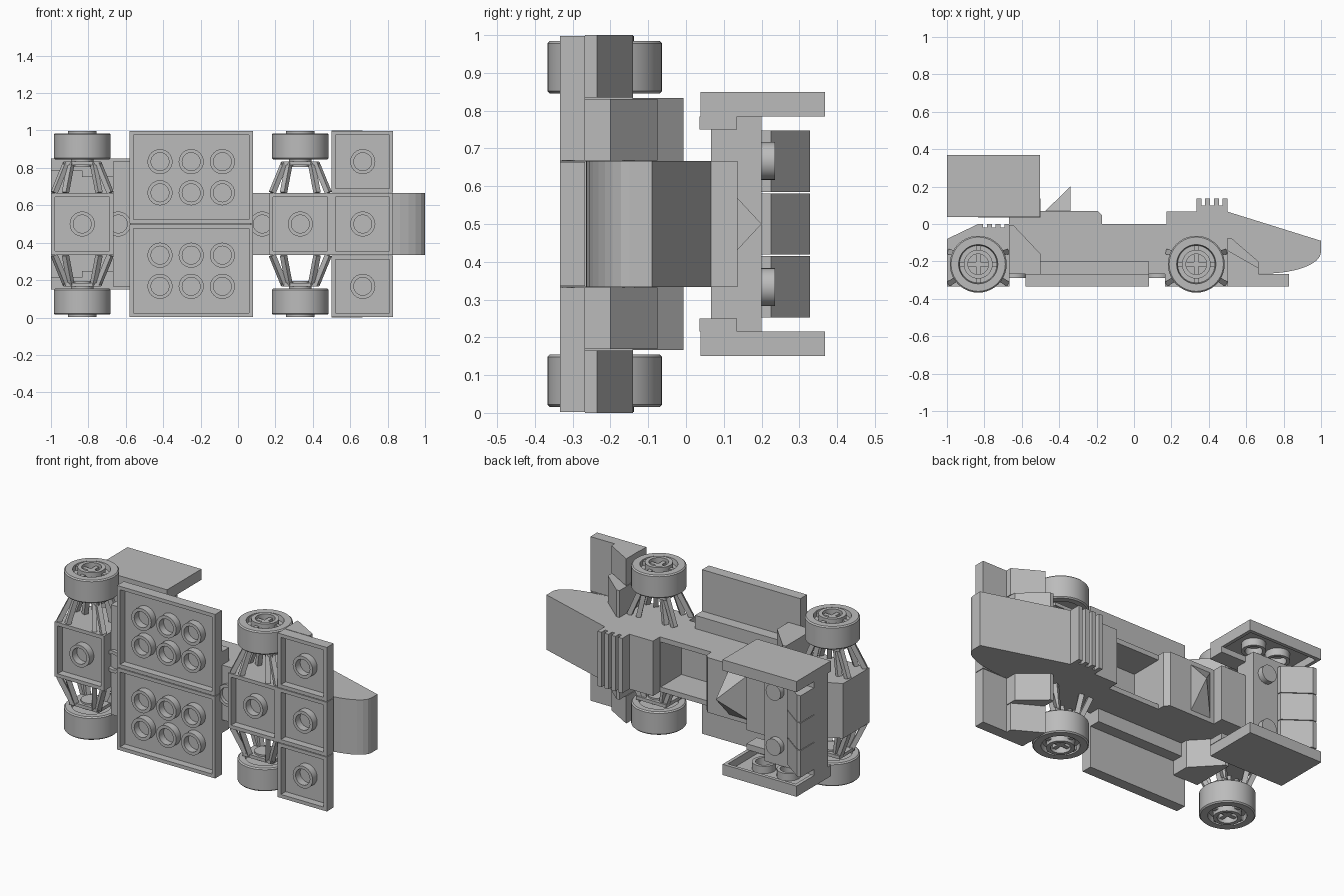
import bpy, bmesh, math
from mathutils import Vector, Matrix

if "Cube" in bpy.data.objects:
    bpy.data.objects.remove(bpy.data.objects["Cube"], do_unlink=True)

grey = bpy.data.materials.new("plain_grey")
grey.use_nodes = True
grey.diffuse_color = (0.5, 0.5, 0.5, 1)
grey.node_tree.nodes["Principled BSDF"].inputs["Base Color"].default_value = (0.5, 0.5, 0.5, 1)

MID = 0.5   # height of the car's own centre plane
W = 1 / 6   # half width of the car body


def finish(name, bm, smooth=False):
    bmesh.ops.recalc_face_normals(bm, faces=bm.faces[:])
    mesh = bpy.data.meshes.new(name)
    bm.to_mesh(mesh)
    bm.free()
    mesh.materials.append(grey)
    ob = bpy.data.objects.new(name, mesh)
    bpy.context.collection.objects.link(ob)
    if smooth:
        bpy.ops.object.select_all(action='DESELECT')
        bpy.context.view_layer.objects.active = ob
        ob.select_set(True)
        bpy.ops.object.shade_smooth_by_angle(angle=math.radians(35))
    return ob


def prism(name, pts, z0, z1):
    """Side profile in x, y pushed across the car."""
    bm = bmesh.new()
    face = bm.faces.new([bm.verts.new((x, y, z0)) for x, y in pts])
    ext = bmesh.ops.extrude_face_region(bm, geom=[face])
    for v in ext["geom"]:
        if isinstance(v, bmesh.types.BMVert):
            v.co.z = z1
    return finish(name, bm)


def box(name, x0, x1, y0, y1, z0=MID - W, z1=MID + W):
    return prism(name, [(x0, y0), (x1, y0), (x1, y1), (x0, y1)], z0, z1)


def tray(name, x, y, z, open_dir, rim=0.03, depth=0.045):
    """Plate with a hollow underside facing open_dir."""
    bm = bmesh.new()
    bmesh.ops.create_cube(bm, size=1)
    for v in bm.verts:
        v.co = Vector([(r[0] + r[1]) / 2 + c * (r[1] - r[0]) for r, c in zip((x, y, z), v.co)])
    bm.normal_update()
    d = Vector(open_dir)
    face = max(bm.faces, key=lambda f: f.normal.dot(d))
    bmesh.ops.inset_region(bm, faces=[face], thickness=rim)
    rim_verts = list(face.verts)
    ext = bmesh.ops.extrude_face_region(bm, geom=[face])
    new = [v for v in ext["geom"] if isinstance(v, bmesh.types.BMVert)]
    bmesh.ops.translate(bm, verts=new, vec=-d * depth)
    if face.is_valid:
        bm.faces.remove(face)
    return finish(name, bm)


def lathe(name, profile, origin, axis, steps=32):
    """Turn a (radius, height) profile round an axis."""
    bm = bmesh.new()
    vs = [bm.verts.new((r, 0, h)) for r, h in profile]
    es = [bm.edges.new(p) for p in zip(vs, vs[1:])]
    bmesh.ops.spin(bm, geom=vs + es, axis=(0, 0, 1), cent=(0, 0, 0), steps=steps, angle=math.tau)
    bmesh.ops.remove_doubles(bm, verts=bm.verts[:], dist=0.0005)
    rot = Vector((0, 0, 1)).rotation_difference(Vector(axis)).to_matrix().to_4x4()
    bm.transform(Matrix.Translation(origin) @ rot)
    return finish(name, bm, True)


def tube(name, origin, axis, h=0.046):
    return lathe(name, [(0.048, 0), (0.048, h), (0.067, h), (0.067, 0)], origin, axis, 24)


def stud(name, origin, axis, h=0.035):
    return lathe(name, [(0, 0), (0.05, 0), (0.05, h), (0, h)], origin, axis, 24)


def bar(name, a, b, size=0.028):
    """Square strut between two points."""
    a, b = Vector(a), Vector(b)
    bm = bmesh.new()
    bmesh.ops.create_cube(bm, size=1)
    rot = (b - a).to_track_quat('Z', 'Y').to_matrix().to_4x4()
    bm.transform(Matrix.Translation((a + b) / 2) @ rot @ Matrix.Diagonal((size, size, (b - a).length, 1)))
    return finish(name, bm)


DOWN = (0, -1, 0)
LOW, FLOOR = -0.333, -0.268

# Floor plates
for z in (0, 0.5):
    tray("floor_plate", (-0.58, 0.08), (LOW, FLOOR), (z + 0.002, z + 0.498), DOWN)
    for i in range(3):
        for j in (1, 2):
            tube("floor_tube", (-0.417 + i * W, FLOOR - 0.018, z + j * W), DOWN)

# Front wing plates
for i in range(3):
    z = i * 2 * W
    tray("front_wing_plate", (0.5, 0.83), (LOW, FLOOR), (z + 0.002, z + 2 * W - 0.002), DOWN)
    tube("front_wing_tube", (0.667, FLOOR - 0.018, z + W), DOWN)

# Central body
box("chassis_beam", -0.667, 0.5, FLOOR, -0.2)
box("engine_cover", -0.5, -0.17, -0.2, -0.066)
prism("seat_back", [(-0.5, -0.066), (-0.17, -0.066), (-0.17, 0.045), (-0.195, 0.07), (-0.5, 0.07)],
      MID - W, MID + W)
box("rear_body", -0.667, -0.5, -0.2, 0.04)
box("dashboard", 0.17, 0.33, -0.2, 0)
box("dashboard_tile", 0.175, 0.33, 0, 0.068)
box("front_body", 0.33, 0.5, -0.2, 0.068)

# Air intake, a pyramid with its peak at the front edge
bm = bmesh.new()
base = [bm.verts.new((x, 0.045, z)) for x, z in
        ((-0.5, MID - W), (-0.34, MID - W), (-0.34, MID + W), (-0.5, MID + W))]
peak = bm.verts.new((-0.34, 0.2, MID))
bm.faces.new(base)
for i in range(4):
    bm.faces.new((base[i], base[(i + 1) % 4], peak))
finish("air_intake", bm)

# Nose with a curved underside
curve = [(0.70 + 0.3 * math.sin(t), -0.15 - 0.115 * math.cos(t)) for t in
         [i * math.pi / 16 for i in range(9)]]
prism("nose", [(0.5, 0.066), (0.5, -0.265)] + curve + [(1, -0.09)], MID - W, MID + W)

# Grilles
box("front_grille_base", 0.333, 0.5, 0.068, 0.1)
box("rear_grille_base", -0.833, -0.667, -0.05, -0.02)
for i in range(4):
    x = 0.333 + i * 0.0467
    box("front_grille_bar", x, x + 0.027, 0.1, 0.136)
    box("rear_grille_bar", x - W * 7, x - W * 7 + 0.027, -0.02, 0)

# Rear axle cover
prism("rear_cover", [(-1, FLOOR), (-0.667, FLOOR), (-0.667, -0.02), (-0.833, -0.02),
                     (-0.833, 0), (-1, -0.08)], MID - W, MID + W)

# Parts repeated on both sides of the car
for s in (1, -1):
    def at(d):
        return MID + s * d
    # Cockpit walls and side sills
    box("cockpit_wall", -0.17, 0.17, -0.2, 0, at(W - 0.03), at(W))
    box("side_sill", -0.5, 0.08, FLOOR, -0.2, at(W), at(W + 0.08))
    # Sloped blocks
    prism("side_pod_slope", [(-0.667, FLOOR), (-0.5, FLOOR), (-0.5, -0.16), (-0.645, -0.006),
                             (-0.667, -0.006)], at(W), at(2 * W))
    prism("inner_wing_slope", [(0.5, FLOOR), (0.665, FLOOR), (0.665, -0.2), (0.52, -0.075),
                               (0.5, -0.075)], at(W + 0.002), at(2 * W - 0.002))
    prism("outer_wing_slope", [(0.5, FLOOR), (0.665, FLOOR), (0.665, -0.235), (0.5, -0.14)],
          at(2 * W + 0.002), at(3 * W))
    # Rear wing end plates, hollow towards the middle
    z0, z1 = sorted((at(0.285), at(0.35)))
    tray("wing_end_plate", (-1, -0.503), (0.038, 0.368), (z0, z1), (0, 0, -s))
    for x in (-0.833, -0.667):
        tube("end_plate_tube", (x, 0.203, at(0.332)), (0, 0, -s))
    box("wing_flange", -0.833, -0.5, 0.036, 0.135, at(0.25), at(0.285))
    stud("wing_stud", (-0.75, 0.2, at(W)), (0, 1, 0))

# Rear wing
box("wing_beam", -1, -0.667, 0.066, 0.2, MID - 0.285, MID + 0.285)
box("wing_support", -0.833, -0.5, 0.04, 0.135)
for i in (-1, 0, 1):
    z = MID + i * W
    prism("wing_slope", [(-1, 0.2), (-0.835, 0.2), (-0.835, 0.225), (-0.975, 0.328), (-1, 0.328)],
          z - W / 2 + 0.002, z + W / 2 - 0.002)

# Axles: hollow mount, struts and wheels
AX = -0.215
for cx in (-0.833, 0.333):
    tray("axle_mount", (cx - W, cx + W), (LOW, FLOOR), (MID - W, MID + W), DOWN)
    tube("axle_tube", (cx, FLOOR - 0.018, MID), DOWN)
    for s in (1, -1):
        for e in (1, -1):
            for y0, y1 in ((-0.315, -0.275), (-0.15, -0.165)):
                bar("outer_strut", (cx + e * 0.15, y0, MID + s * W), (cx + e * 0.085, y1, MID + s * 0.325))
                bar("inner_strut", (cx + e * 0.09, y0, MID + s * W), (cx + e * 0.06, y1, MID + s * 0.325))
        box("strut_plate", cx - 0.1, cx + 0.1, -0.29, -0.14, MID + s * 0.315, MID + s * 0.335)
        lathe("axle_disc", [(0, 0.305), (0.06, 0.305), (0.06, 0.345), (0, 0.345)], (cx, AX, MID), (0, 0, s))
        lathe("wheel", [(0, 0.37), (0.11, 0.37), (0.11, 0.345), (0.145, 0.345), (0.152, 0.352),
                        (0.152, 0.478), (0.145, 0.485), (0.105, 0.485), (0.1, 0.455), (0, 0.455)],
              (cx, AX, MID), (0, 0, s), 40)
        lathe("wheel_hub", [(0.055, 0.45), (0.055, 0.498), (0.077, 0.498), (0.077, 0.45)],
              (cx, AX, MID), (0, 0, s))
        for dx, dy in ((0.1, 0.012), (0.012, 0.1)):
            box("wheel_spoke", cx - dx, cx + dx, AX - dy, AX + dy, MID + s * 0.45, MID + s * 0.48)

# Studs under the central body
for x in (0.13, -0.64):
    tube("body_tube", (x, FLOOR, MID), DOWN, 0.02)
